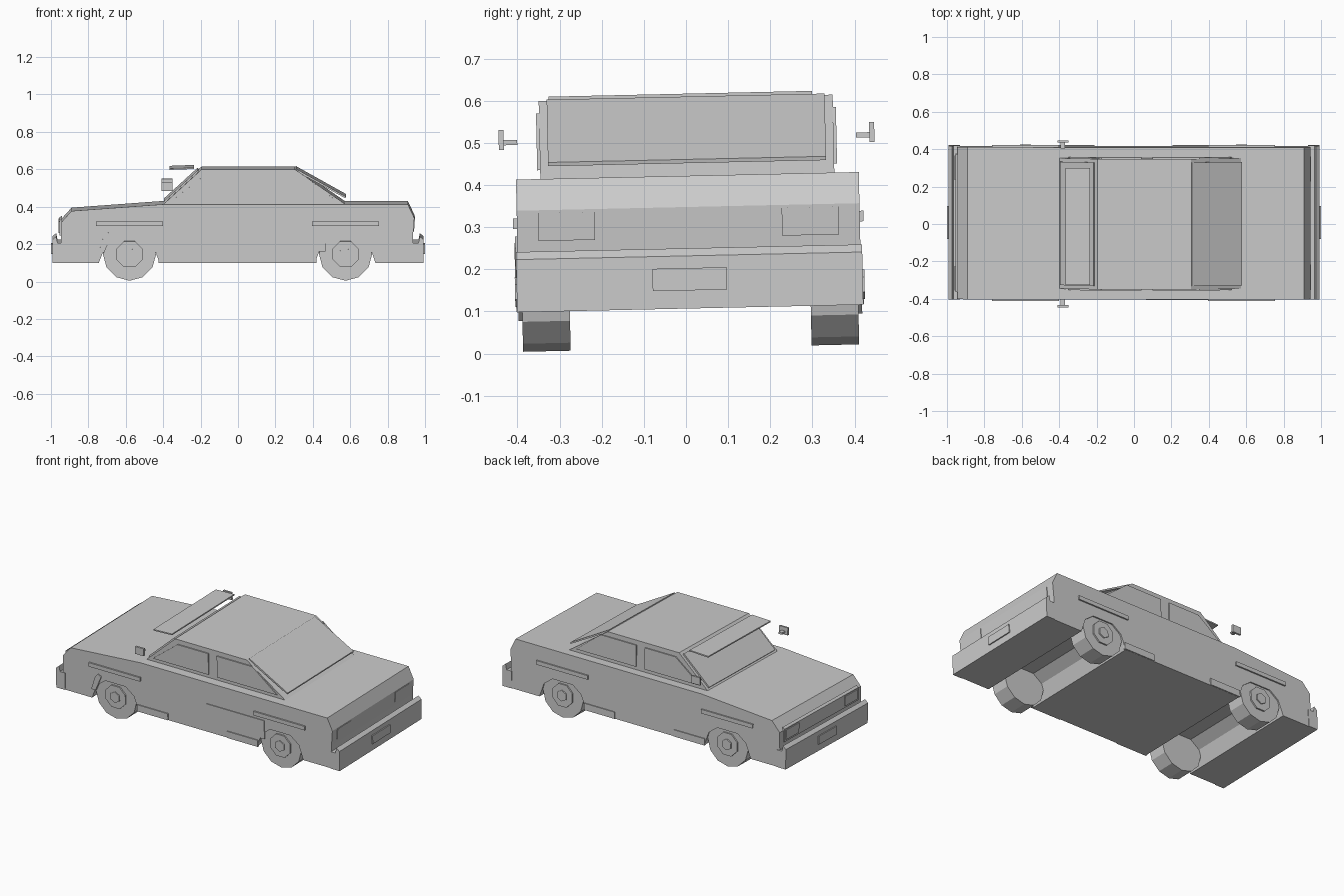
import bpy, bmesh, math
from mathutils import Matrix

grey = bpy.data.materials.new("plain_grey")
grey.diffuse_color = (0.6, 0.6, 0.6, 1)

# The whole car leans slightly to one side
LEAN = Matrix.Translation((0, 0.0125, 0)) @ Matrix.Rotation(0.022, 4, 'X')


def extrude(name, profile, y0, y1):
    """Side profile in x, z pulled from y0 to y1."""
    bm = bmesh.new()
    face = bm.faces.new([bm.verts.new((x, y0, z)) for x, z in profile])
    ext = bmesh.ops.extrude_face_region(bm, geom=[face])
    moved = [g for g in ext["geom"] if isinstance(g, bmesh.types.BMVert)]
    bmesh.ops.translate(bm, vec=(0, y1 - y0, 0), verts=moved)
    bmesh.ops.recalc_face_normals(bm, faces=bm.faces[:])
    mesh = bpy.data.meshes.new(name)
    bm.to_mesh(mesh)
    bm.free()
    mesh.materials.append(grey)
    ob = bpy.data.objects.new(name, mesh)
    bpy.context.collection.objects.link(ob)
    ob.matrix_world = LEAN
    return ob


def both(name, profile, y0, y1):
    extrude(name + "_right", profile, -y0, -y1)
    extrude(name + "_left", profile, y0, y1)


def rect(x0, x1, z0, z1):
    return [(x0, z0), (x1, z0), (x1, z1), (x0, z1)]


def ring(cx, cz, r, n, start=0.0):
    return [(cx + r * math.sin(start + 2 * math.pi * i / n),
             cz - r * math.cos(start + 2 * math.pi * i / n)) for i in range(n)]


WHEELS = {"front": -0.58, "rear": 0.575}


def arch(cx):
    return [(cx + dx, z) for dx, z in
            ((-0.165, 0.107), (-0.13, 0.195), (-0.07, 0.24),
             (0.07, 0.24), (0.13, 0.195), (0.16, 0.107))]


# Lower body with wheel wells running across the underside
body = [(-0.95, 0.107)] + arch(WHEELS["front"]) + arch(WHEELS["rear"])
body += [(0.935, 0.107), (0.935, 0.25), (0.943, 0.348), (0.908, 0.422),
         (-0.40, 0.422), (-0.89, 0.386), (-0.945, 0.325)]
extrude("body", body, -0.407, 0.407)

# Cabin and side windows
extrude("cabin", [(-0.40, 0.42), (0.575, 0.42), (0.305, 0.607), (-0.195, 0.607)],
        -0.349, 0.349)
both("front_side_window",
     [(-0.35, 0.443), (0.04, 0.443), (0.04, 0.578), (-0.175, 0.578)], 0.348, 0.356)
both("rear_side_window",
     [(0.10, 0.443), (0.52, 0.443), (0.35, 0.578), (0.10, 0.578)], 0.348, 0.356)

# Windscreen surround, loose windscreen pane and raised rear window
extrude("windscreen_surround",
        [(-0.39, 0.43), (-0.21, 0.594), (-0.216, 0.601), (-0.396, 0.437)], -0.33, 0.33)
extrude("windscreen_pane",
        [(-0.365, 0.604), (-0.235, 0.609), (-0.235, 0.617), (-0.365, 0.612)],
        -0.325, 0.30)
extrude("rear_window",
        [(0.305, 0.60), (0.575, 0.452), (0.577, 0.461), (0.31, 0.61)], -0.33, 0.33)

# Bumpers and number plates at both ends
for end, s in (("front", -1), ("rear", 1)):
    extrude(end + "_bumper",
            [(s * x, z) for x, z in ((0.93, 0.107), (0.993, 0.107), (0.993, 0.232),
                                     (0.972, 0.25), (0.965, 0.215), (0.93, 0.215))],
            -0.411, 0.411)
    extrude(end + "_plate", rect(s * 0.99, s * 1.0, 0.15, 0.203), -0.088, 0.088)

# Grille, headlights and tail lights
extrude("grille", [(-0.94, 0.255), (-0.954, 0.255), (-0.954, 0.335), (-0.94, 0.345)],
        -0.37, 0.37)
both("headlight", rect(-0.959, -0.95, 0.267, 0.328), 0.23, 0.36)
both("tail_light", [(0.93, 0.275), (0.941, 0.275), (0.946, 0.341), (0.93, 0.341)],
     0.222, 0.357)

# Side trims and sills
for end, x0, x1 in (("front", -0.76, -0.40), ("rear", 0.395, 0.755)):
    both(end + "_side_trim", rect(x0, x1, 0.305, 0.33), 0.405, 0.416)
for end, x0, x1 in (("front", -0.425, -0.21), ("rear", 0.205, 0.42)):
    both(end + "_sill", rect(x0, x1, 0.108, 0.15), 0.40, 0.413)

# Patch panel and bent flap on one side only
extrude("patch_panel", rect(0.063, 0.467, 0.17, 0.287), -0.405, -0.412)
extrude("bent_flap", [(-0.745, 0.165), (-0.715, 0.165), (-0.675, 0.26),
                      (-0.698, 0.272), (-0.72, 0.245)], -0.40, -0.414)

# Mirrors
both("mirror_arm", rect(-0.392, -0.368, 0.504, 0.516), 0.402, 0.436)
both("mirror", rect(-0.41, -0.35, 0.493, 0.54), 0.434, 0.446)

# Wheels with hub discs and caps
for end, cx in WHEELS.items():
    both(end + "_tyre", ring(cx, 0.155, 0.142, 12), 0.286, 0.399)
    both(end + "_hub", ring(cx, 0.155, 0.075, 8, math.pi / 8), 0.395, 0.408)
    both(end + "_hub_cap", ring(cx, 0.155, 0.035, 6), 0.40, 0.415)
